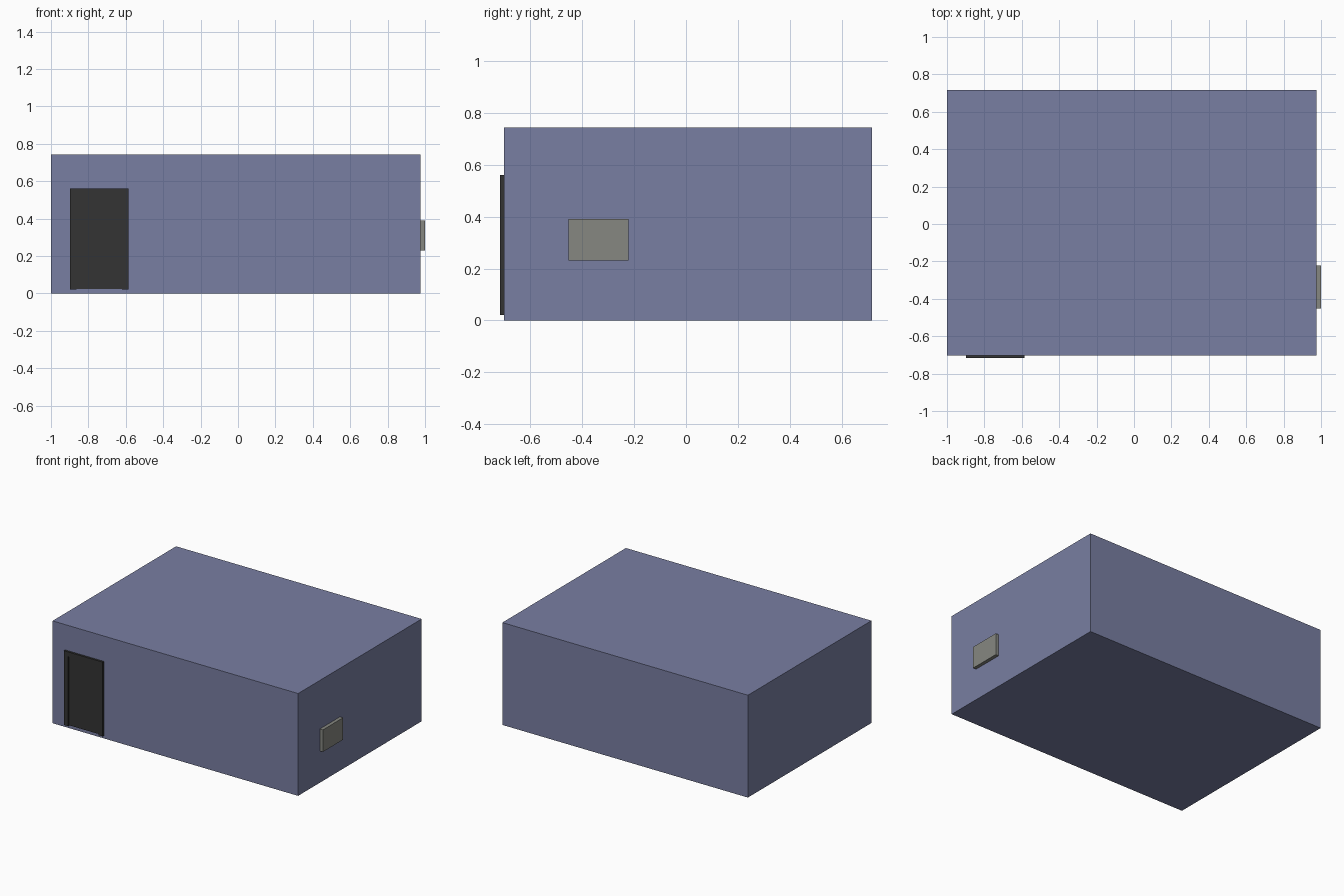
import bpy, bmesh

if "Cube" in bpy.data.objects:
    bpy.data.objects.remove(bpy.data.objects["Cube"])


def material(name, rgb):
    m = bpy.data.materials.new(name)
    m.diffuse_color = (*rgb, 1)
    m.use_nodes = True
    m.node_tree.nodes["Principled BSDF"].inputs["Base Color"].default_value = m.diffuse_color
    return m


def prism(name, profile, y0, y1, mat):
    """Extrude an (x, z) outline from y0 (front) to y1 (back)."""
    bm = bmesh.new()
    face = bm.faces.new([bm.verts.new((x, y0, z)) for x, z in profile])
    new = bmesh.ops.extrude_face_region(bm, geom=[face])["geom"]
    for v in new:
        if isinstance(v, bmesh.types.BMVert):
            v.co.y = y1
    bmesh.ops.recalc_face_normals(bm, faces=bm.faces)
    mesh = bpy.data.meshes.new(name)
    bm.to_mesh(mesh)
    bm.free()
    mesh.materials.append(mat)
    obj = bpy.data.objects.new(name, mesh)
    bpy.context.collection.objects.link(obj)
    return obj


def box(name, x, y, z, mat):
    outline = [(x[0], z[0]), (x[1], z[0]), (x[1], z[1]), (x[0], z[1])]
    return prism(name, outline, y[0], y[1], mat)


blue = material("wall_blue", (0.19, 0.21, 0.36))
dark = material("door_dark", (0.033, 0.033, 0.033))
grey = material("vent_grey", (0.24, 0.245, 0.22))

# Main building block
box("building_body", (-1.0, 0.975), (-0.702, 0.717), (0, 0.744), blue)

# Door frame: inverted U around the door
xl, xr, zb, zt, w = -0.898, -0.586, 0.02, 0.56, 0.034
prism("door_frame", [(xl, zb), (xl + w, zb), (xl + w, zt - w), (xr - w, zt - w),
                     (xr - w, zb), (xr, zb), (xr, zt), (xl, zt)],
      -0.717, -0.702, dark)

# Door leaf, set slightly back in the frame
box("door_panel", (xl + w, xr - w), (-0.71, -0.702), (0.025, zt - w), dark)

# Wall box on the right side
box("side_wall_box", (0.975, 1.0), (-0.453, -0.221), (0.231, 0.391), grey)
